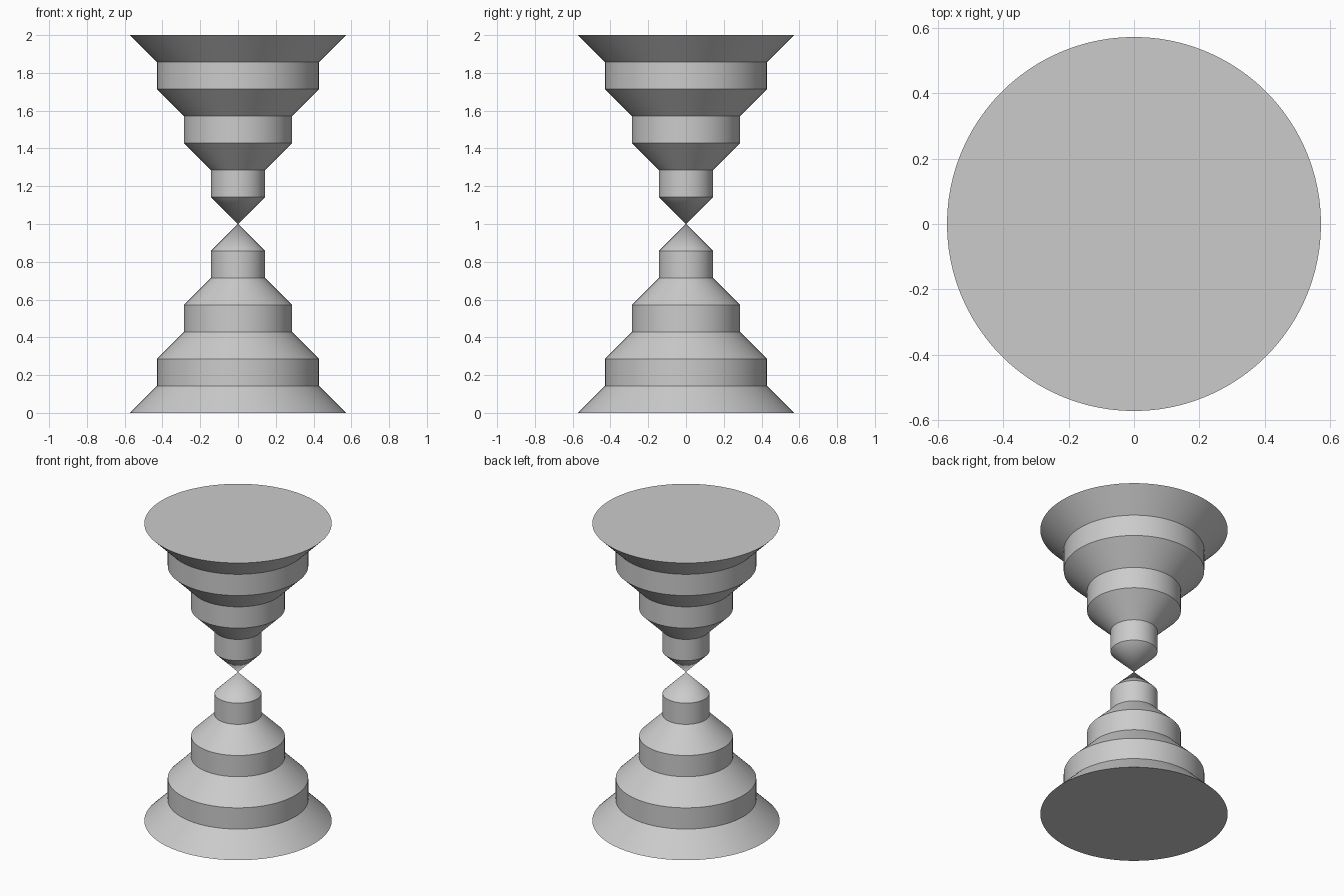
import bpy, bmesh, math

SEGMENTS = 96
STEP = 1 / 7          # every ledge rises and narrows by one step
TIERS = 3

old = bpy.data.objects.get("Cube")
if old:
    bpy.data.objects.remove(old, do_unlink=True)

grey = bpy.data.materials.new("light_grey")
grey.use_nodes = True
colour = (0.6, 0.6, 0.6, 1)
grey.diffuse_color = colour
grey.node_tree.nodes["Principled BSDF"].inputs["Base Color"].default_value = colour


def stepped_cone(name, base_z, direction):
    """Tapered skirts alternating with upright bands, ending in a point."""
    bm = bmesh.new()

    def ring(radius, level):
        z = base_z + direction * level * STEP
        return [bm.verts.new((radius * math.cos(a), radius * math.sin(a), z))
                for a in (math.tau * i / SEGMENTS for i in range(SEGMENTS))]

    # Wide base ring, then a lower and upper ring for each upright band
    rings = [ring((TIERS + 1) * STEP, 0)]
    for tier in range(TIERS):
        radius = (TIERS - tier) * STEP
        rings += [ring(radius, 2 * tier + 1), ring(radius, 2 * tier + 2)]

    # Flat end, walls and pointed tip
    bm.faces.new(rings[0])
    for low, high in zip(rings, rings[1:]):
        for i in range(SEGMENTS):
            j = (i + 1) % SEGMENTS
            bm.faces.new((low[i], low[j], high[j], high[i]))
    tip = bm.verts.new((0, 0, base_z + direction * (2 * TIERS + 1) * STEP))
    for i in range(SEGMENTS):
        bm.faces.new((rings[-1][i], rings[-1][(i + 1) % SEGMENTS], tip))
    bmesh.ops.recalc_face_normals(bm, faces=bm.faces)

    mesh = bpy.data.meshes.new(name)
    bm.to_mesh(mesh)
    bm.free()
    mesh.materials.append(grey)
    obj = bpy.data.objects.new(name, mesh)
    bpy.context.collection.objects.link(obj)

    bpy.ops.object.select_all(action="DESELECT")
    obj.select_set(True)
    bpy.context.view_layer.objects.active = obj
    bpy.ops.object.shade_smooth_by_angle(angle=math.radians(30))


stepped_cone("lower_stepped_cone", 0, 1)
stepped_cone("upper_stepped_cone", 2, -1)
